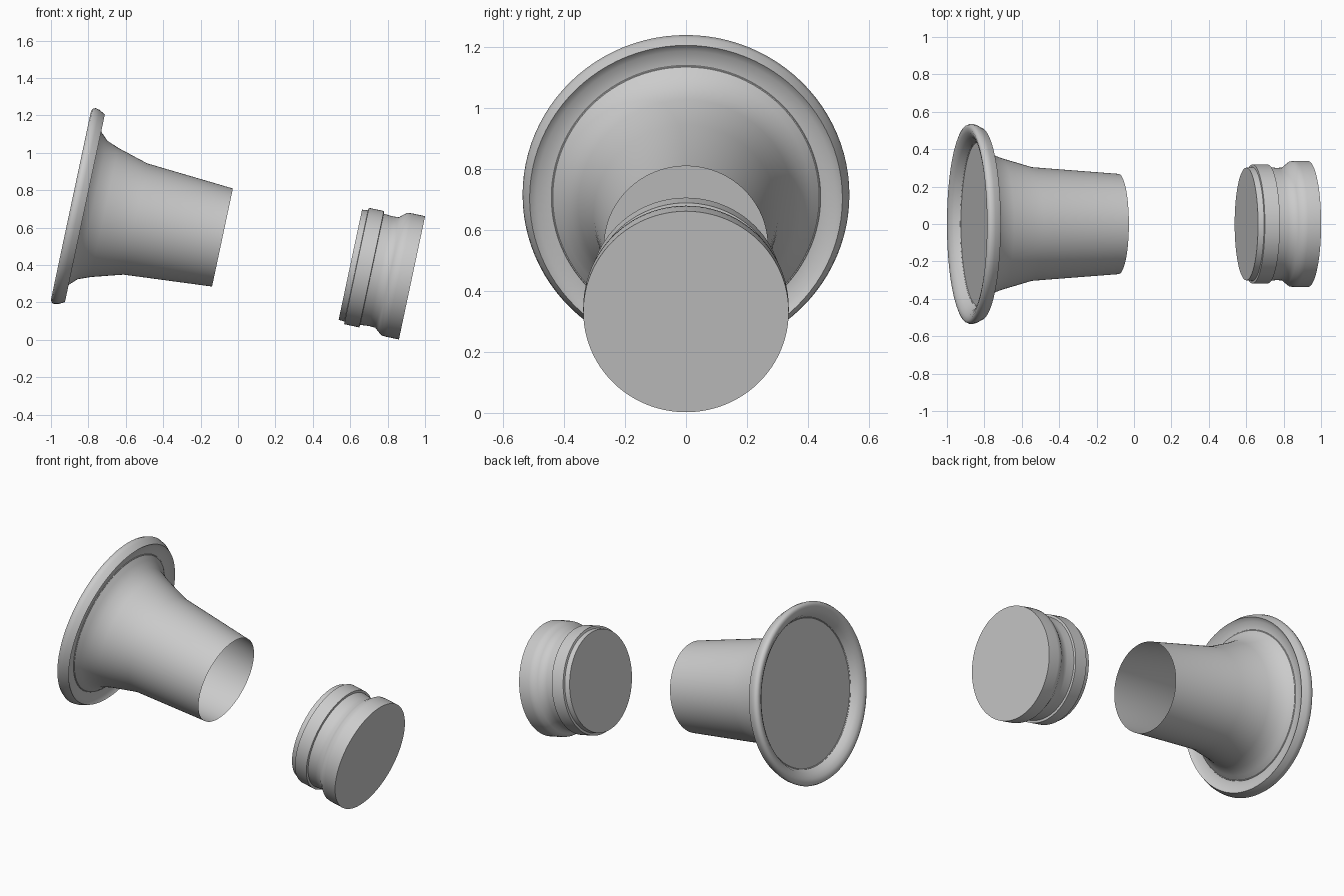
import bpy, bmesh, math
from mathutils import Matrix

cube = bpy.data.objects.get("Cube")
if cube:
    bpy.data.objects.remove(cube, do_unlink=True)

grey = bpy.data.materials.new("plain grey")
grey.use_nodes = True
grey.diffuse_color = (0.6, 0.6, 0.6, 1)
grey.node_tree.nodes["Principled BSDF"].inputs["Base Color"].default_value = (0.6, 0.6, 0.6, 1)

# Shared axis, tipped down toward +x
TILT = Matrix.Rotation(math.radians(12), 4, 'Y')
AXIS = TILT @ Matrix.Translation((0, 0, 0.518))
SIDES = 96


def lathe(name, profile, smooth_angle, caps=()):
    """Turn (distance along axis, radius) points about the tilted axis;
    caps lists the profile indices closed by a flat disc."""
    bm = bmesh.new()
    rings = []
    for s, r in profile:
        rings.append([bm.verts.new((s, r * math.cos(a), r * math.sin(a)))
                      for a in (2 * math.pi * i / SIDES for i in range(SIDES))])
    for a, b in zip(rings, rings[1:]):
        for i in range(SIDES):
            j = (i + 1) % SIDES
            bm.faces.new((a[i], b[i], b[j], a[j]))
    for i in caps:
        bm.faces.new(rings[i])
    bmesh.ops.recalc_face_normals(bm, faces=bm.faces)
    mesh = bpy.data.meshes.new(name)
    bm.to_mesh(mesh)
    bm.free()
    mesh.materials.append(grey)
    obj = bpy.data.objects.new(name, mesh)
    bpy.context.collection.objects.link(obj)
    obj.matrix_world = AXIS
    bpy.ops.object.select_all(action='DESELECT')
    obj.select_set(True)
    bpy.context.view_layer.objects.active = obj
    bpy.ops.object.shade_smooth_by_angle(angle=math.radians(smooth_angle))
    return obj


# Wide flange with dished back and flat end disc
lathe("flange", [(-0.963, 0.44), (-0.998, 0.462), (-1.017, 0.49), (-1.023, 0.515),
                 (-1.017, 0.529), (-1.002, 0.536), (-0.98, 0.531), (-0.947, 0.513),
                 (-0.966, 0.49), (-0.966, 0.44)], 42, caps=(0,))

# Hollow flared sleeve, open at the narrow end
lathe("flared_sleeve", [(-0.966, 0.44), (-0.94, 0.412), (-0.906, 0.379), (-0.84, 0.353),
                        (-0.671, 0.304), (-0.195, 0.268)], 40)

# Detached solid cap with stepped band, waist and thick end
lathe("end_cap", [(0.504, 0.301), (0.536, 0.304), (0.538, 0.318), (0.62, 0.318),
                  (0.622, 0.304), (0.67, 0.3), (0.705, 0.302), (0.722, 0.317),
                  (0.745, 0.335), (0.77, 0.337), (0.841, 0.337)], 50, caps=(0, -1))
